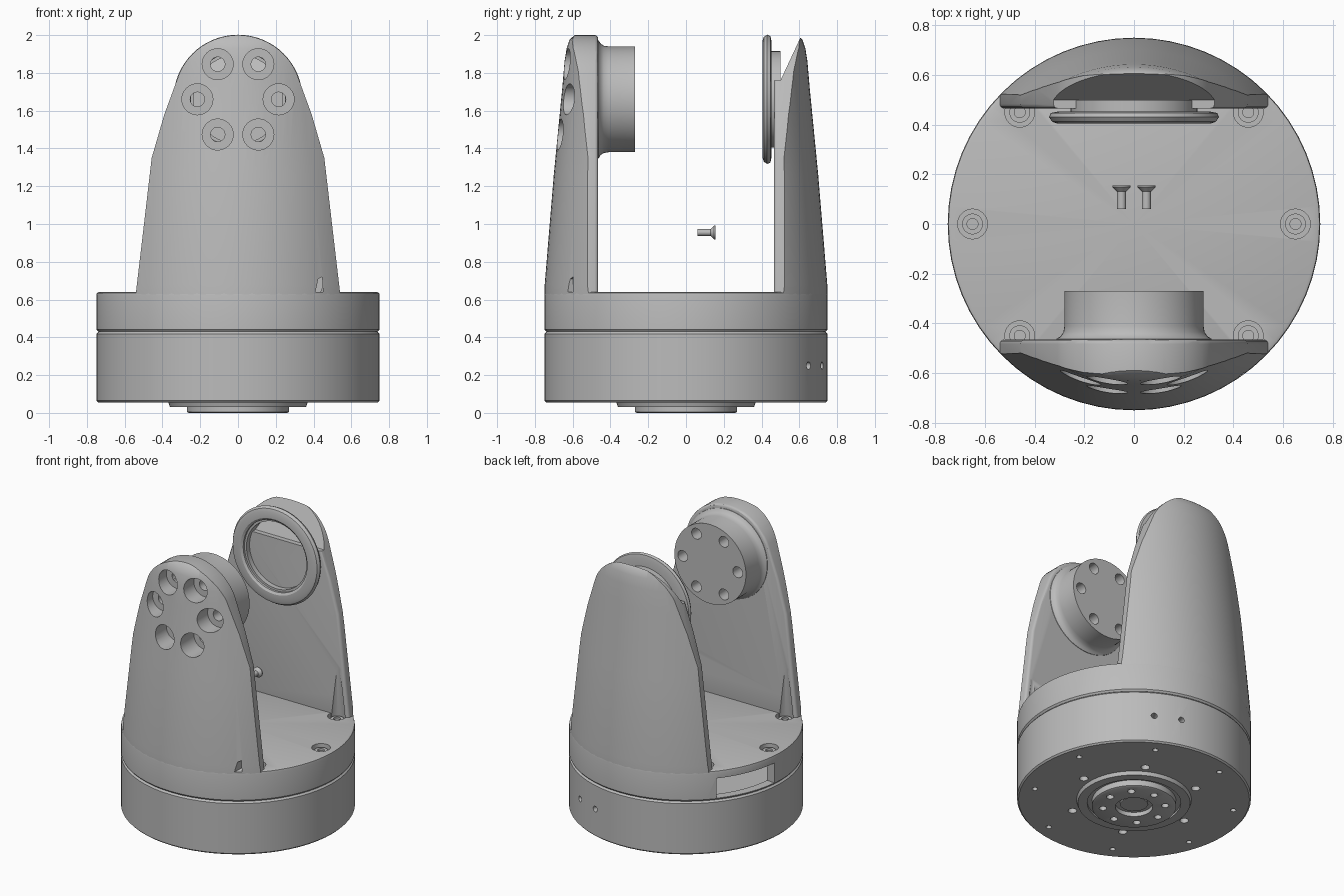
import bpy, bmesh
from math import sin, cos, pi, radians
from mathutils import Vector

if "Cube" in bpy.data.objects:
    bpy.data.objects.remove(bpy.data.objects["Cube"])

grey = bpy.data.materials.new("machined_grey")
grey.use_nodes = True
grey.diffuse_color = (0.5, 0.5, 0.5, 1)
grey.node_tree.nodes["Principled BSDF"].inputs["Base Color"].default_value = (0.5, 0.5, 0.5, 1)

HUB = 1.66      # height of the pivot axis
WALL = 0.465    # inner face of both arms


def finish(name, bm):
    bmesh.ops.recalc_face_normals(bm, faces=bm.faces)
    mesh = bpy.data.meshes.new(name)
    bm.to_mesh(mesh)
    bm.free()
    mesh.materials.append(grey)
    obj = bpy.data.objects.new(name, mesh)
    bpy.context.collection.objects.link(obj)
    return obj


def lathe(name, profile, loc=(0, 0, 0), axis=(0, 0, 1), seg=64):
    """Revolve (radius, height) points; a profile off the axis closes into a ring."""
    bm = bmesh.new()
    rot = Vector(axis).to_track_quat('Z', 'Y')
    rings = []
    for r, h in profile:
        n = seg if r > 0 else 1
        rings.append([bm.verts.new(rot @ Vector((r * cos(2 * pi * i / seg), r * sin(2 * pi * i / seg), h))
                                   + Vector(loc)) for i in range(n)])
    pairs = list(zip(rings, rings[1:]))
    if profile[0][0] > 0:
        pairs.append((rings[-1], rings[0]))
    for a, b in pairs:
        for i in range(seg):
            j = (i + 1) % seg
            quad = [a[i % len(a)], a[j % len(a)], b[j % len(b)], b[i % len(b)]]
            bm.faces.new(list(dict.fromkeys(quad)))
    return finish(name, bm)


def rod(r, start, end, loc=(0, 0, 0), axis=(0, 0, 1), tip=None):
    tip = r if tip is None else tip
    return lathe("cutter", [(0, start), (r, start), (tip, end), (0, end)], loc, axis, 32)


def prism(name, points, start, end, axis):
    """Extrude a 2D outline along x or y; points are (other axis, z)."""
    bm = bmesh.new()
    put = (lambda p, d: (d, p[0], p[1])) if axis == 'x' else (lambda p, d: (p[0], d, p[1]))
    a, b = [[bm.verts.new(put(p, d)) for p in points] for d in (start, end)]
    bm.faces.new(a)
    bm.faces.new(b)
    for i in range(len(a)):
        j = (i + 1) % len(a)
        bm.faces.new((a[i], a[j], b[j], b[i]))
    return finish(name, bm)


def boolean(obj, cutter, operation='DIFFERENCE'):
    mod = obj.modifiers.new("cut", 'BOOLEAN')
    mod.operation, mod.solver, mod.object = operation, 'EXACT', cutter
    bpy.context.view_layer.objects.active = obj
    bpy.ops.object.modifier_apply(modifier=mod.name)
    bpy.data.objects.remove(cutter)


def circle(count, radius, phase=0.0):
    return [(radius * cos(phase + 2 * pi * i / count), radius * sin(phase + 2 * pi * i / count))
            for i in range(count)]


# Lower drum with side and underside screw holes
base = lathe("base_drum", [(0, .055), (.74, .055), (.75, .065), (.75, .418), (.738, .43), (0, .43)])
for deg in (60, 74):
    boolean(base, rod(.02, .65, .8, (0, 0, .25), (cos(radians(deg)), sin(radians(deg)), 0)))
for x, y in circle(8, .65, .3):
    boolean(base, rod(.018, .03, .12, (x, y, 0)))
for x, y in circle(6, .42):
    boolean(base, rod(.028, .03, .1, (x, y, 0)))

# Stepped mounting flange underneath
flange = lathe("bottom_flange", [(.12, .06), (.37, .06), (.36, .03), (.30, .03), (.30, .045),
                                 (.27, .045), (.27, .005), (.26, 0), (.12, 0)])
for x, y in circle(8, .2):
    boolean(flange, rod(.024, -.02, .04, (x, y, 0)))
lathe("bottom_core", [(0, .06), (.13, .06), (.13, .03), (.09, .03), (.09, .02), (0, .02)], seg=12)

# Hollow turntable with a side window
deck = lathe("turntable", [(0, .64), (.735, .64), (.747, .635), (.75, .62), (.75, .442), (.74, .43),
                           (.69, .43), (.69, .58), (0, .58)])
window = [Vector((.85 * cos(radians(d)), .85 * sin(radians(d)))) for d in (140, 174)]
bm = bmesh.new()
for h in (.445, .585):
    for p in (window[0], window[1], window[1] * .7, window[0] * .7):
        bm.verts.new((p.x, p.y, h))
bmesh.ops.convex_hull(bm, input=bm.verts)
boolean(deck, finish("cutter", bm))


# Upright arms: front outline trimmed by a tapering round envelope
def arm(name, side):
    outline = [(.54, .6), (.54, .64), (.5, .98), (.457, 1.35), (.39, 1.58)]
    arc = [(.34 * cos(radians(a)), HUB + .34 * sin(radians(a))) for a in range(25, 156, 5)]
    outline = outline + arc + [(-x, z) for x, z in reversed(outline)]
    body = prism(name, outline, side * WALL, side * .9, 'y')
    bm = bmesh.new()
    bm.from_mesh(body.data)
    rim = [e for e in bm.edges if all(abs(abs(v.co.y) - WALL) < 1e-4 for v in e.verts)]
    bmesh.ops.bevel(bm, geom=rim, offset=.018, segments=3, profile=.5, affect='EDGES')
    bm.to_mesh(body.data)
    bm.free()
    envelope = lathe("cutter", [(0, .5), (.748, .5), (.748, .68), (.7, 1.26), (.655, 1.72), (.643, 1.86),
                                (.632, 1.93), (.617, 1.975), (.59, 2.0), (0, 2.001)], seg=96)
    boolean(body, envelope, 'INTERSECT')
    return body


front_arm = arm("front_arm", -1)
back_arm = arm("back_arm", 1)

# Deck screws, with relief grooves where they meet the arms
spots = [(sx * .46, sy * .45) for sx in (-1, 1) for sy in (-1, 1)] + [(-.65, 0), (.65, 0)]
for x, y in spots:
    boolean(deck, rod(.06, .605, .7, (x, y, 0)))
    if y:
        boolean(front_arm if y < 0 else back_arm, rod(.06, .59, .98, (x, y, 0), tip=.015))
    lathe("deck_screw", [(0, .59), (.042, .59), (.042, .622), (.022, .622), (.022, .608), (0, .608)],
          (x, y, 0), seg=24)
boolean(front_arm, prism("cutter", [(.41, .64), (.45, .64), (.445, .72), (.425, .71)], -.7, -.5, 'y'))

# Pivot boss on the front arm, bolted through with counterbored holes
boss = lathe("pivot_boss", [(0, -.48), (.315, -.48), (.312, -.462), (.295, -.452), (.284, -.435),
                            (.28, -.41), (.28, -.27), (0, -.27)], (0, 0, HUB), (0, 1, 0))
for x, z in circle(6, .215):
    at = (x, 0, HUB + z)
    boolean(front_arm, rod(.082, -.9, -.53, at, (0, 1, 0)))
    for part in (front_arm, boss):
        boolean(part, rod(.038, -.6, -.2, at, (0, 1, 0)))

# Open sloping pocket at the top of the back arm
boolean(back_arm, prism("cutter", [(.3, 1.76), (.5, 1.76), (.612, 2.0), (.64, 2.06), (.3, 2.06)],
                        -.6, .33, 'x'))
boolean(back_arm, prism("cutter", [(.3, 1.82), (.5, 1.82), (.612, 2.0), (.64, 2.06), (.3, 2.06)],
                        .32, .6, 'x'))

# Bearing ring with its sleeve
lathe("bearing_ring", [(.25, .415), (.265, .405), (.31, .405), (.33, .412), (.342, .43), (.335, .447),
                       (.31, .452), (.25, .452)], (0, 0, HUB), (0, 1, 0))
lathe("bearing_sleeve", [(.235, .43), (.255, .43), (.255, .5), (.235, .5)], (0, 0, HUB), (0, 1, 0))

# Pair of loose countersunk screws
for x in (-.05, .05):
    lathe("loose_screw", [(0, .06), (.018, .06), (.018, .13), (.036, .148), (.036, .155), (.015, .155),
                          (.012, .145), (0, .145)], (x, 0, .955), (0, 1, 0), 20)

# Smooth curved surfaces, keep machined edges sharp
bpy.ops.object.select_all(action='DESELECT')
for obj in bpy.context.scene.objects:
    if obj.type == 'MESH':
        obj.select_set(True)
        bpy.context.view_layer.objects.active = obj
bpy.ops.object.shade_smooth_by_angle(angle=radians(30))
